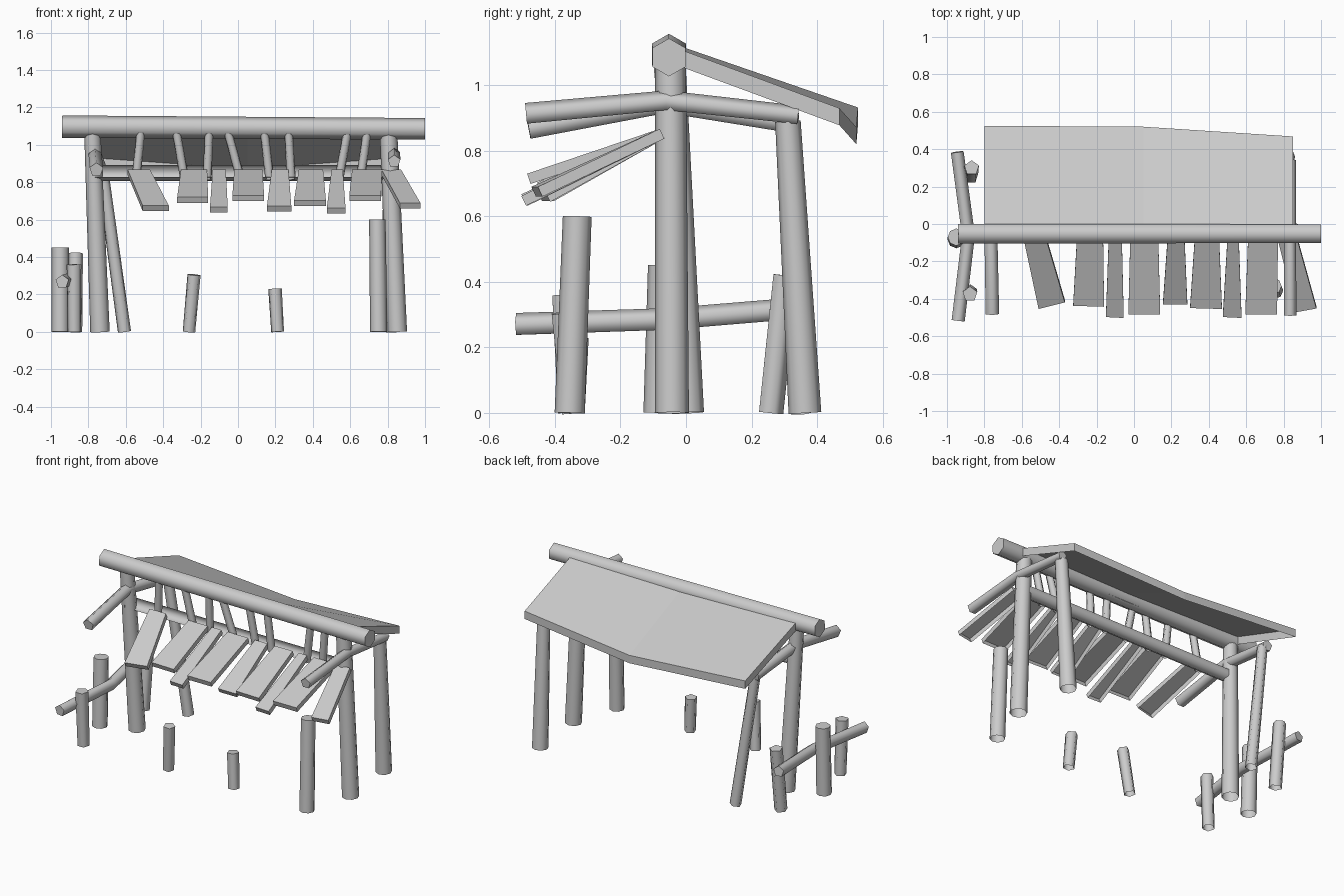
import bpy, bmesh, math
from mathutils import Vector

cube = bpy.data.objects.get("Cube")
if cube:
    bpy.data.objects.remove(cube, do_unlink=True)

# One plain material for everything
grey = bpy.data.materials.new("weathered_grey")
grey.use_nodes = True
colour = (0.6, 0.6, 0.6, 1)
grey.diffuse_color = colour
grey.node_tree.nodes["Principled BSDF"].inputs["Base Color"].default_value = colour


def finish(name, bm):
    """Turn a bmesh into a named object."""
    mesh = bpy.data.meshes.new(name)
    bm.to_mesh(mesh)
    bm.free()
    mesh.materials.append(grey)
    obj = bpy.data.objects.new(name, mesh)
    bpy.context.collection.objects.link(obj)
    return obj


def log(name, points, radii, sides=5, open_start=False, open_towards=None):
    """Log along a path: smooth sides, flat cut ends, optionally open at its foot or one side."""
    pts = [Vector(p) for p in points]
    bm = bmesh.new()
    rings = []
    for i, p in enumerate(pts):
        tangent = (pts[min(i + 1, len(pts) - 1)] - pts[max(i - 1, 0)]).normalized()
        guide = Vector((0, 1, 0)) if abs(tangent.z) > 0.8 else Vector((0, 0, 1))
        side = tangent.cross(guide).normalized()
        up = side.cross(tangent)
        radius = radii[0] + (radii[-1] - radii[0]) * i / (len(pts) - 1)
        angles = [math.tau * k / sides for k in range(sides)]
        rings.append([bm.verts.new(p + radius * (math.cos(a) * up - math.sin(a) * side))
                      for a in angles])
    for a, b in zip(rings, rings[1:]):
        for k in range(sides):
            n = (k + 1) % sides
            bm.faces.new((a[k], a[n], b[n], b[k])).smooth = True
    if not open_start:
        bm.faces.new(rings[0][::-1])
    bm.faces.new(rings[-1])
    if open_towards:
        bm.normal_update()
        hidden = [f for f in bm.faces if f.normal.dot(Vector(open_towards).normalized()) > 0.5]
        bmesh.ops.delete(bm, geom=hidden, context='FACES')
    return finish(name, bm)


def slab(name, upper, lower, drop):
    """Sheet between two edges with a rim along the drop vector, open underneath."""
    bm = bmesh.new()
    u = [bm.verts.new(p) for p in upper]
    w = [bm.verts.new(p) for p in lower]
    for i in range(len(u) - 1):
        bm.faces.new((u[i], u[i + 1], w[i + 1], w[i]))
    new = bmesh.ops.extrude_face_region(bm, geom=bm.faces[:], use_keep_orig=True)["geom"]
    moved = [g for g in new if isinstance(g, bmesh.types.BMVert)]
    under = [g for g in new if isinstance(g, bmesh.types.BMFace)]
    bmesh.ops.translate(bm, verts=moved, vec=drop)
    bmesh.ops.recalc_face_normals(bm, faces=bm.faces[:])
    bmesh.ops.delete(bm, geom=under, context='FACES')
    return finish(name, bm)


def post(name, foot, top, radii, sides=5):
    """Standing log with an open foot."""
    return log(name, [foot, top], radii, sides, open_start=True)


# Ridge beam and the lower crossbar, which is hollow at the back and below
log("ridge_beam", [(-0.94, -0.052, 1.097), (1, -0.052, 1.085)], [0.06, 0.058], 6)
log("crossbar", [(-0.77, -0.045, 0.85), (0.82, -0.045, 0.85)], [0.043, 0.043], 6,
    open_towards=(0, 1, -1))

# Main, back and front posts
post("right_main_post", (-0.738, 0.003, 0), (-0.778, -0.045, 1.06), [0.052, 0.044], 8)
post("left_main_post", (0.852, -0.043, 0), (0.805, -0.047, 1.06), [0.052, 0.047], 8)
post("right_back_post", (-0.607, 0.35, 0), (-0.727, 0.31, 0.88), [0.037, 0.033])
post("left_back_post", (0.81, 0.363, 0), (0.818, 0.311, 0.89), [0.05, 0.039], 8)
post("left_front_post", (0.752, -0.355, 0), (0.745, -0.332, 0.6), [0.046, 0.044], 8)

# Short stumps along the front
post("right_stump", (-0.262, -0.35, 0), (-0.235, -0.38, 0.305), [0.035, 0.037])
post("left_stump", (0.212, -0.345, 0), (0.198, -0.335, 0.23), [0.036, 0.038])

# Bent side beams over the main posts
log("right_side_beam", [(-0.757, -0.48, 0.867), (-0.765, -0.06, 0.945), (-0.74, 0.34, 0.88)],
    [0.038, 0.035])
log("left_side_beam", [(0.835, -0.488, 0.911), (0.835, -0.06, 0.951), (0.836, 0.342, 0.907)],
    [0.035, 0.031])

# Side fence: three posts and a bent rail
post("fence_post_middle", (-0.95, -0.083, 0), (-0.95, -0.07, 0.45), [0.047, 0.046], 8)
post("fence_post_back", (-0.872, 0.256, 0), (-0.868, 0.3, 0.42), [0.041, 0.041])
post("fence_post_front", (-0.875, -0.36, 0), (-0.877, -0.375, 0.36), [0.038, 0.041])
log("fence_rail", [(-0.94, -0.517, 0.268), (-0.885, -0.06, 0.283), (-0.945, 0.385, 0.32)],
    [0.037, 0.036])

# Struts from the ridge through the crossbar: top x, bottom x
struts = [(-0.52, -0.545), (-0.33, -0.285), (-0.155, -0.165), (-0.055, 0.015),
          (0.14, 0.17), (0.27, 0.285), (0.585, 0.54), (0.69, 0.655)]
for i, (top, bottom) in enumerate(struts):
    post(f"strut_{i + 1}", (bottom, -0.055, 0.815), (top, -0.08, 1.07), [0.025, 0.024])

# Hanging planks: upper left x, upper right x, lower left x, lower right x,
# lower y, lower z, skew of the lower end
planks = [(-0.59, -0.47, -0.51, -0.37, -0.437, 0.675, 0.035),
          (-0.305, -0.165, -0.325, -0.16, -0.44, 0.72, -0.005),
          (-0.135, -0.065, -0.15, -0.055, -0.5, 0.667, -0.005),
          (-0.02, 0.13, -0.03, 0.14, -0.485, 0.73, 0),
          (0.18, 0.27, 0.155, 0.285, -0.43, 0.673, 0),
          (0.325, 0.455, 0.3, 0.47, -0.452, 0.703, -0.005),
          (0.5, 0.56, 0.475, 0.575, -0.5, 0.662, -0.005),
          (0.61, 0.77, 0.595, 0.765, -0.485, 0.73, 0),
          (0.768, 0.872, 0.865, 0.975, -0.462, 0.69, 0.02)]
for i, (ul, ur, ll, lr, y, z, skew) in enumerate(planks):
    top_y, top_z = -0.08, 0.867
    slope = Vector((0, top_y - y, top_z - z)).normalized()
    drop = Vector((0, slope.z, -slope.y)) * 0.033
    slab(f"plank_{i + 1}", [(ul, top_y, top_z), (ur, top_y, top_z)],
         [(ll, y - skew / 2, z), (lr, y + skew / 2, z)], drop)

# Sagging roof sheet behind the ridge
slab("roof", [(-0.8, -0.02, 1.12), (0.05, -0.02, 1.1), (0.85, -0.02, 1.11)],
     [(-0.8, 0.525, 0.932), (0.05, 0.52, 0.872), (0.85, 0.468, 0.93)], Vector((0, 0, -0.052)))
